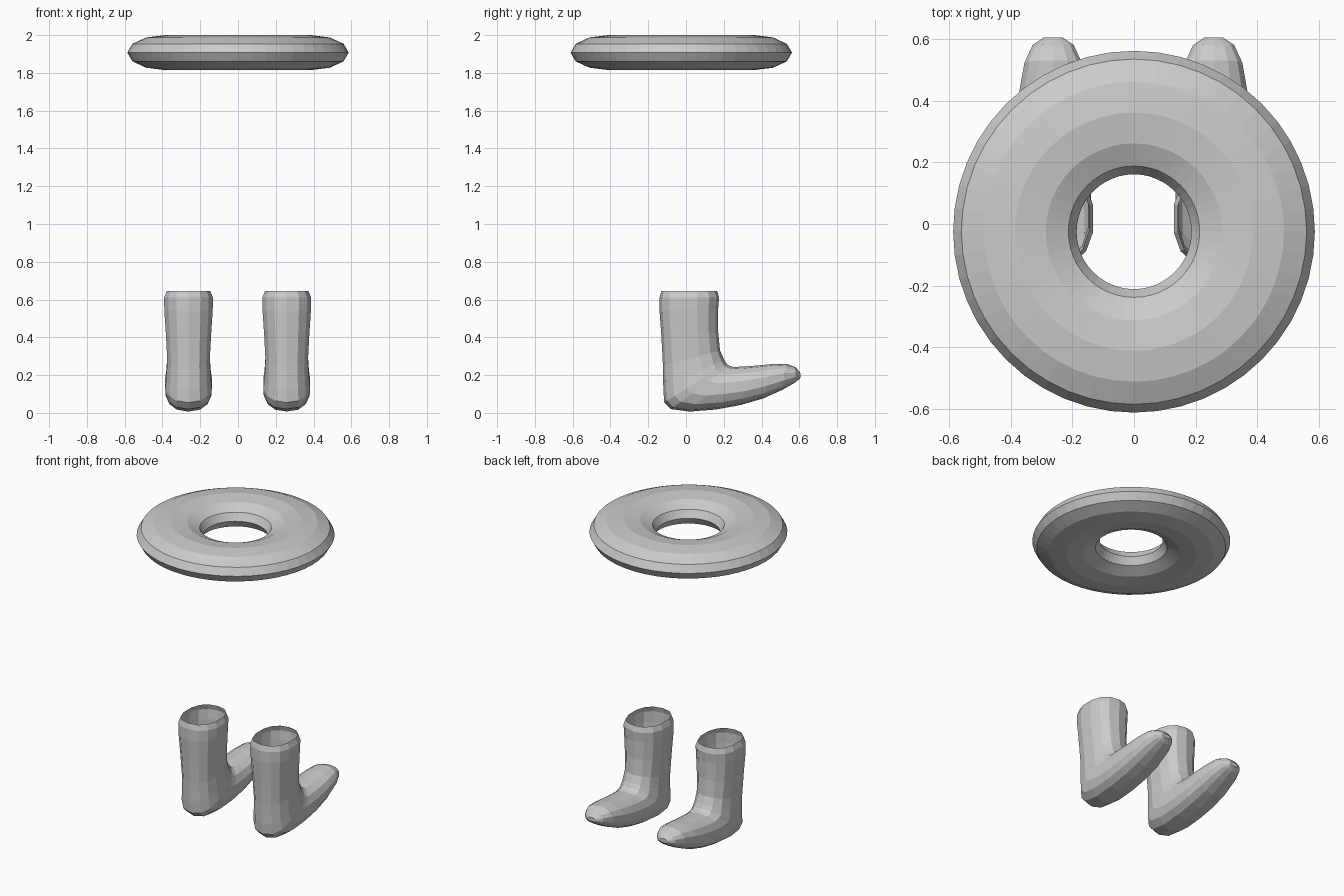
import bpy, bmesh, math

if "Cube" in bpy.data.objects:
    bpy.data.objects.remove(bpy.data.objects["Cube"], do_unlink=True)

GREY = (0.6, 0.6, 0.6, 1.0)
grey = bpy.data.materials.new("plain_grey")
grey.use_nodes = True
grey.diffuse_color = GREY
grey.node_tree.nodes["Principled BSDF"].inputs["Base Color"].default_value = GREY


def make_object(name, bm):
    bmesh.ops.recalc_face_normals(bm, faces=bm.faces)
    mesh = bpy.data.meshes.new(name)
    bm.to_mesh(mesh)
    bm.free()
    mesh.materials.append(grey)
    obj = bpy.data.objects.new(name, mesh)
    bpy.context.collection.objects.link(obj)
    return obj


def bridge(bm, a, b):
    for i in range(len(a)):
        j = (i + 1) % len(a)
        bm.faces.new((a[i], a[j], b[j], b[i]))


# Floating ring: a flattened torus
def build_ring(segments=48, sides=12, major=0.386, minor=0.2, half_height=0.0925):
    bm = bmesh.new()
    loops = []
    for i in range(segments):
        a = math.tau * i / segments
        loop = []
        for k in range(sides):
            t = math.tau * k / sides
            r = major + minor * math.cos(t)
            loop.append(bm.verts.new((r * math.cos(a), r * math.sin(a),
                                      half_height * math.sin(t))))
        loops.append(loop)
    for i in range(segments):
        bridge(bm, loops[i], loops[(i + 1) % segments])
    ring = make_object("floating_ring", bm)
    ring.location = (0, -0.025, 1.9075)


# Boot sections: instep y, z, heel or sole y, z, half width
SECTIONS = [
    (0.165, 0.645, -0.13, 0.645, 0.118),
    (0.175, 0.61, -0.14, 0.61, 0.132),
    (0.17, 0.55, -0.14, 0.54, 0.131),
    (0.17, 0.43, -0.13, 0.40, 0.122),
    (0.18, 0.33, -0.122, 0.25, 0.115),
    (0.20, 0.285, -0.12, 0.12, 0.12),
    (0.215, 0.26, -0.115, 0.055, 0.126),
    (0.23, 0.25, -0.08, 0.02, 0.125),
    (0.25, 0.243, 0.02, 0.007, 0.124),
    (0.30, 0.245, 0.16, 0.018, 0.122),
    (0.37, 0.25, 0.29, 0.042, 0.119),
    (0.45, 0.258, 0.41, 0.077, 0.111),
    (0.53, 0.26, 0.51, 0.122, 0.095),
    (0.58, 0.242, 0.58, 0.162, 0.068),
    (0.605, 0.212, 0.605, 0.185, 0.03),
]


def soft(v, power=0.85):
    return math.copysign(abs(v) ** power, v)


# Boot: open shaft lofted down, around the heel and out to the raised toe
def build_boot(name, x, sides=14):
    bm = bmesh.new()
    loops = []
    for fy, fz, by, bz, w in SECTIONS:
        loop = []
        for k in range(sides):
            t = math.tau * k / sides
            c, s = soft(math.cos(t)), soft(math.sin(t))
            loop.append(bm.verts.new((w * s,
                                      (fy + by) / 2 + c * (fy - by) / 2,
                                      (fz + bz) / 2 + c * (fz - bz) / 2)))
        loops.append(loop)
    for a, b in zip(loops, loops[1:]):
        bridge(bm, a, b)
    bm.faces.new(loops[-1])
    boot = make_object(name, bm)
    boot.location.x = x


build_ring()
build_boot("left_boot", 0.258)
build_boot("right_boot", -0.262)
